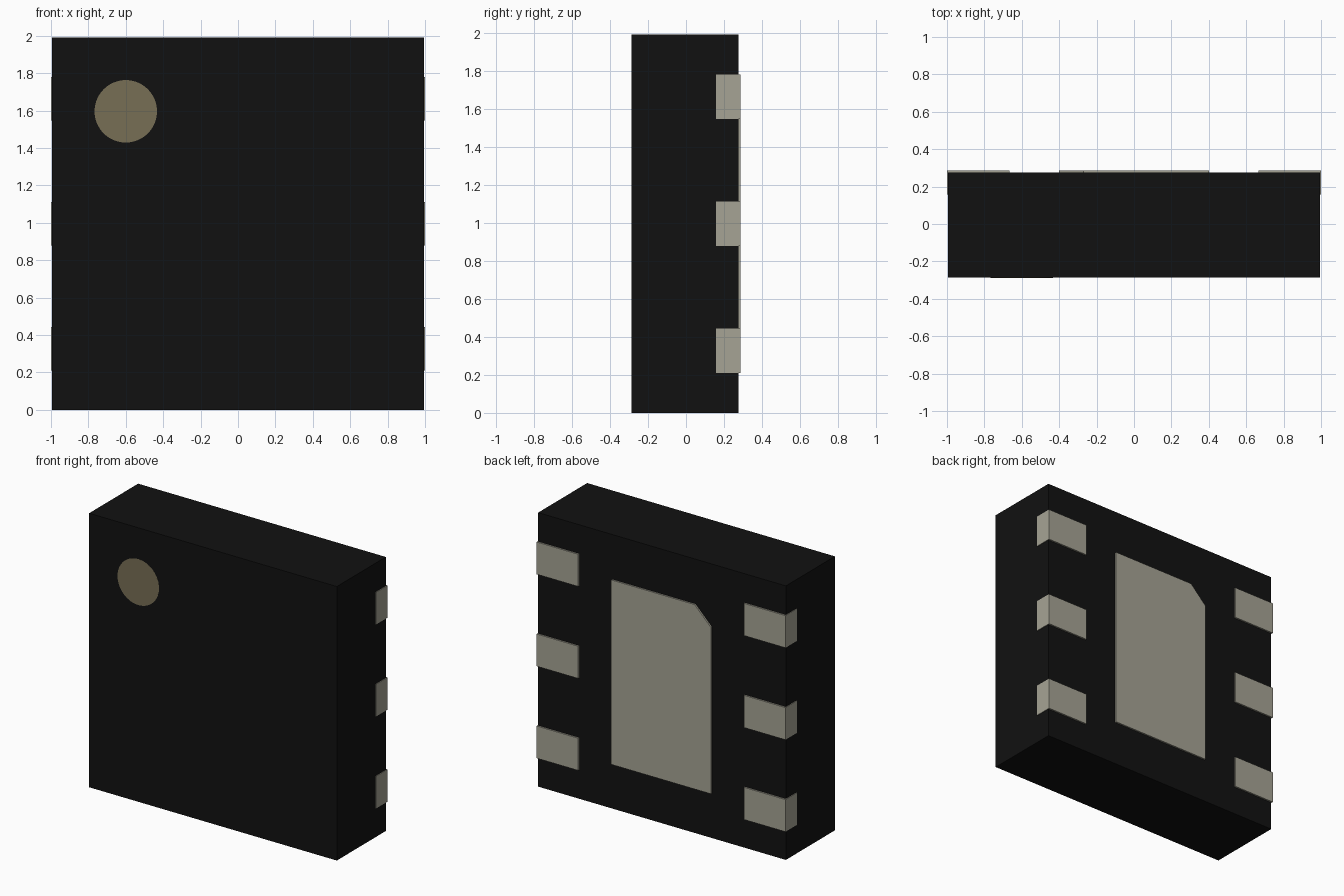
import bpy, bmesh
from math import pi
from mathutils import Matrix

if "Cube" in bpy.data.objects:
    bpy.data.objects.remove(bpy.data.objects["Cube"])


def material(name, rgb):
    m = bpy.data.materials.new(name)
    m.diffuse_color = (*rgb, 1)
    m.use_nodes = True
    m.node_tree.nodes["Principled BSDF"].inputs["Base Color"].default_value = m.diffuse_color
    return m


BLACK = material("black_plastic", (0.0056, 0.0056, 0.0056))
METAL = material("tinned_metal", (0.380, 0.368, 0.299))
MARK = material("mark_paint", (0.186, 0.157, 0.091))

BACK = 0.275      # rear face of the body
PAD_BACK = 0.287  # rear face of the raised pads
MID_Z = 0.995


def finish(name, bm, mat):
    bmesh.ops.recalc_face_normals(bm, faces=bm.faces)
    me = bpy.data.meshes.new(name)
    bm.to_mesh(me)
    bm.free()
    me.materials.append(mat)
    ob = bpy.data.objects.new(name, me)
    bpy.context.collection.objects.link(ob)
    return ob


def prism(name, outline, y0, y1, mat):
    """Extrude an x-z outline from y0 to y1."""
    bm = bmesh.new()
    face = bm.faces.new([bm.verts.new((x, y0, z)) for x, z in outline])
    ext = bmesh.ops.extrude_face_region(bm, geom=[face])["geom"]
    bmesh.ops.translate(bm, vec=(0, y1 - y0, 0),
                        verts=[v for v in ext if isinstance(v, bmesh.types.BMVert)])
    return finish(name, bm, mat)


def box(name, x0, x1, y0, y1, z0, z1, mat):
    return prism(name, [(x0, z0), (x1, z0), (x1, z1), (x0, z1)], y0, y1, mat)


# Package body
box("body", -0.995, 0.995, -0.287, BACK, 0, 1.99, BLACK)

# Contact pads wrapping the rear side edges
for side, sx in (("left", -1), ("right", 1)):
    for i in (-1, 0, 1):
        z = MID_Z + i * 0.668
        x0, x1 = sorted((sx * 0.665, sx * 1.0))
        box(f"contact_{side}_{i + 2}", x0, x1, 0.157, PAD_BACK,
            z - 0.117, z + 0.117, METAL)

# Central pad with one clipped corner
prism("centre_pad", [(-0.4, 0.325), (0.4, 0.325), (0.4, 1.665),
                     (-0.27, 1.665), (-0.4, 1.535)], 0.157, PAD_BACK, METAL)

# Round orientation mark, practically flush with the front
bm = bmesh.new()
bmesh.ops.create_cone(bm, cap_ends=True, segments=64, radius1=0.167, radius2=0.167,
                      depth=0.02, matrix=Matrix.Translation((-0.6, -0.2775, 1.596))
                      @ Matrix.Rotation(pi / 2, 4, "X"))
finish("orientation_mark", bm, MARK)
